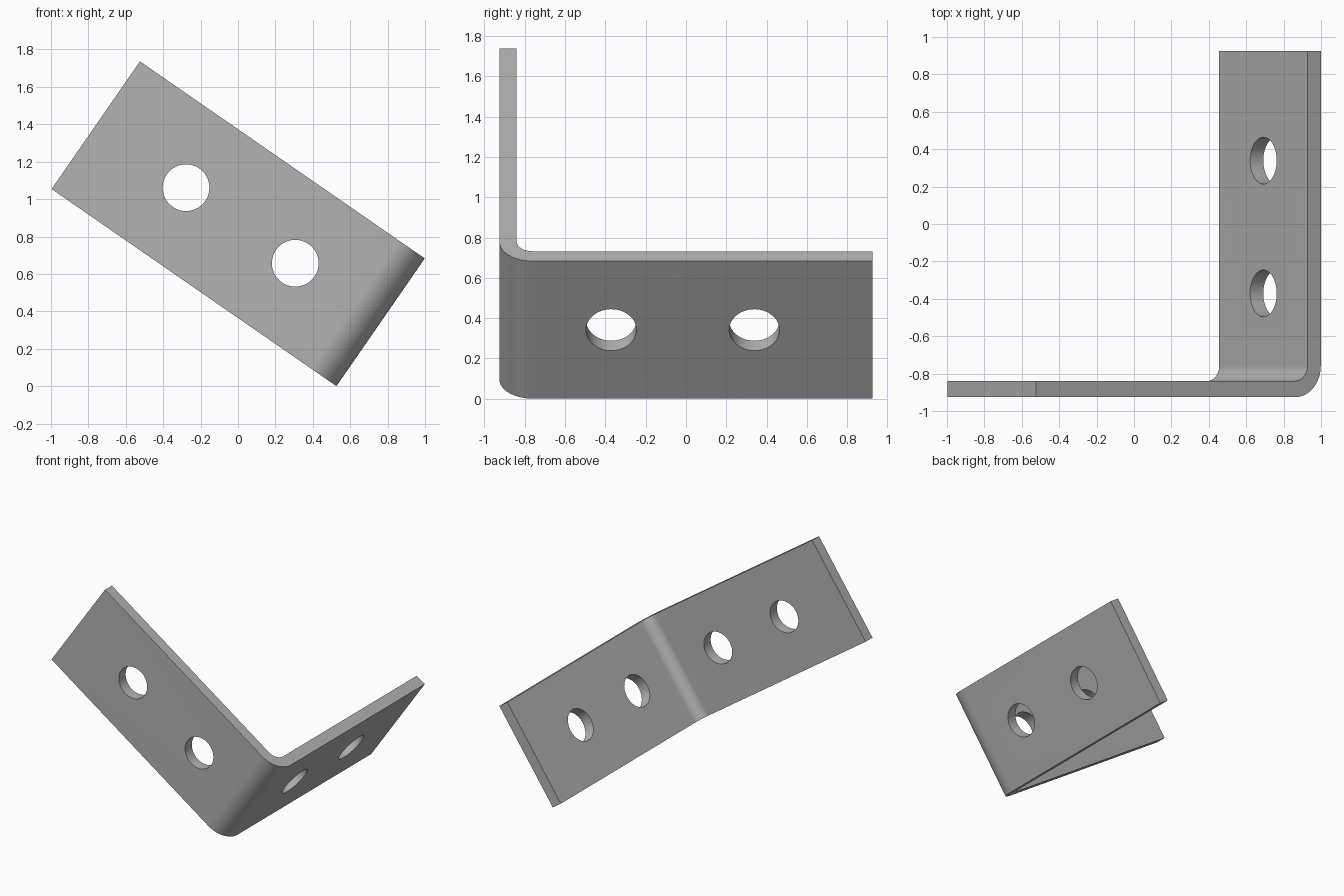
import bpy, bmesh, math
from mathutils import Matrix, Vector

cube = bpy.data.objects.get("Cube")
if cube:
    bpy.data.objects.remove(cube, do_unlink=True)

LEG, THICK, WIDTH = 1.852, 0.086, 0.83
OUTER_R, INNER_R = 0.168, 0.082
HOLE_R, HOLE_STEPS = 0.125, (0.555, 1.265)
BEND_STEPS = 16

# Local frame: x along the front leg, y along the back leg, z across the strip
TILT = math.radians(34.68)
along = Vector((math.cos(TILT), 0, -math.sin(TILT)))
across = Vector((math.sin(TILT), 0, math.cos(TILT)))
frame = Matrix((along, (0, 1, 0), across)).transposed().to_4x4()
frame.translation = (0.7625, -LEG / 2, 0.3415)

steel = bpy.data.materials.new("steel_grey")
steel.use_nodes = True
colour = (0.45, 0.45, 0.45, 1)
steel.diffuse_color = colour
steel.node_tree.nodes["Principled BSDF"].inputs["Base Color"].default_value = colour


def bend(radius):
    """Quarter arc from the front leg round to the back leg."""
    for i in range(BEND_STEPS + 1):
        a = math.pi / 2 * i / BEND_STEPS
        yield (-OUTER_R + radius * math.sin(a), OUTER_R - radius * math.cos(a))


def finish(bm, name):
    bmesh.ops.recalc_face_normals(bm, faces=bm.faces)
    bm.transform(frame)
    mesh = bpy.data.meshes.new(name)
    bm.to_mesh(mesh)
    bm.free()
    mesh.materials.append(steel)
    obj = bpy.data.objects.new(name, mesh)
    bpy.context.collection.objects.link(obj)
    return obj


# Bent strip: L profile extruded across its width
profile = [(-LEG, 0), *bend(OUTER_R), (0, LEG), (-THICK, LEG),
           *reversed(list(bend(INNER_R))), (-LEG, THICK)]
bm = bmesh.new()
face = bm.faces.new([bm.verts.new((x, y, -WIDTH / 2)) for x, y in profile])
extruded = bmesh.ops.extrude_face_region(bm, geom=[face])["geom"]
bmesh.ops.translate(bm, vec=(0, 0, WIDTH),
                    verts=[v for v in extruded if isinstance(v, bmesh.types.BMVert)])
bracket = finish(bm, "angle_bracket")

# Bolt holes: two through each leg
bm = bmesh.new()
for step in HOLE_STEPS:
    for place in (Matrix.Translation((-step, THICK / 2, 0)) @ Matrix.Rotation(math.pi / 2, 4, "X"),
                  Matrix.Translation((-THICK / 2, step, 0)) @ Matrix.Rotation(math.pi / 2, 4, "Y")):
        bmesh.ops.create_cone(bm, cap_ends=True, segments=48, radius1=HOLE_R,
                              radius2=HOLE_R, depth=THICK * 3, matrix=place)
cutter = finish(bm, "hole_cutter")
cutter.hide_render = True

cut = bracket.modifiers.new("bolt_holes", "BOOLEAN")
cut.operation = "DIFFERENCE"
cut.solver = "EXACT"
cut.object = cutter

bpy.ops.object.select_all(action="DESELECT")
bracket.select_set(True)
bpy.context.view_layer.objects.active = bracket
bpy.ops.object.modifier_apply(modifier=cut.name)
bpy.data.objects.remove(cutter, do_unlink=True)

# Smooth bend and hole walls, crisp sheet edges
bpy.ops.object.shade_smooth_by_angle(angle=math.radians(30))
